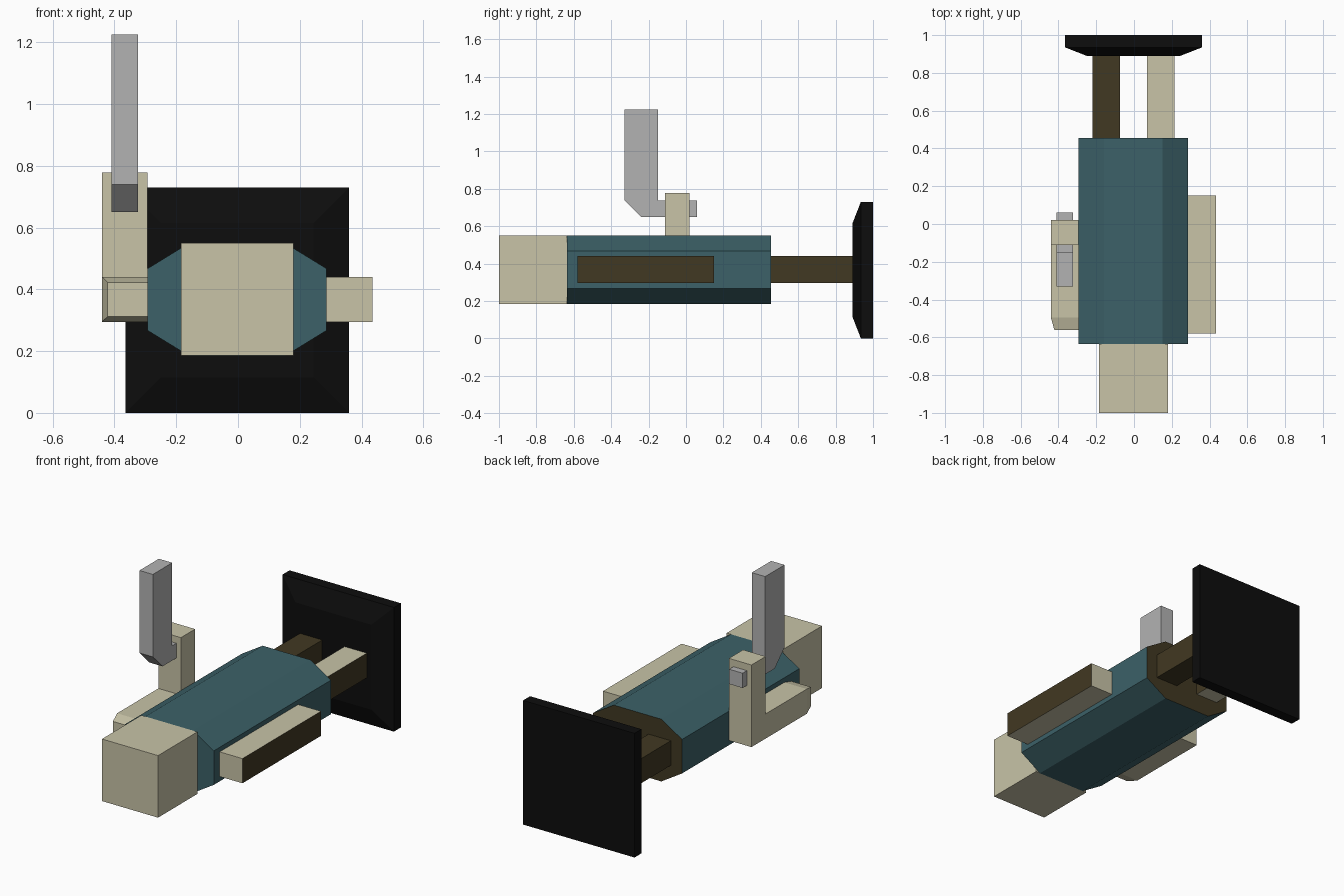
import bpy, bmesh
from mathutils import Vector

cube = bpy.data.objects.get("Cube")
if cube:
    bpy.data.objects.remove(cube, do_unlink=True)


def material(name, r, g, b):
    m = bpy.data.materials.new(name)
    m.use_nodes = True
    m.diffuse_color = (r, g, b, 1)
    node = next(n for n in m.node_tree.nodes if n.type == 'BSDF_PRINCIPLED')
    node.inputs["Base Color"].default_value = (r, g, b, 1)
    return m


CREAM = material("cream", 0.58, 0.55, 0.39)
TEAL = material("teal", 0.045, 0.12, 0.138)
BROWN = material("dark brown", 0.053, 0.04, 0.016)
BLACK = material("black", 0.004, 0.004, 0.004)
GREY = material("grey", 0.45, 0.45, 0.45)


def finish(name, bm, mat, accent=None, direction=None):
    """Make the object; faces pointing along direction take the accent."""
    bmesh.ops.recalc_face_normals(bm, faces=bm.faces)
    if accent:
        for f in bm.faces:
            f.material_index = int(f.normal.dot(Vector(direction)) > 0.9)
    mesh = bpy.data.meshes.new(name)
    bm.to_mesh(mesh)
    bm.free()
    mesh.materials.append(mat)
    if accent:
        mesh.materials.append(accent)
    obj = bpy.data.objects.new(name, mesh)
    bpy.context.collection.objects.link(obj)
    return obj


def loft(name, start, end, mat, accent=None, direction=None):
    """Join two matching loops of points with flat sides and caps."""
    bm = bmesh.new()
    a = [bm.verts.new(p) for p in start]
    b = [bm.verts.new(p) for p in end]
    bm.faces.new(a)
    bm.faces.new(b)
    n = len(a)
    for i in range(n):
        j = (i + 1) % n
        bm.faces.new((a[i], a[j], b[j], b[i]))
    return finish(name, bm, mat, accent, direction)


def rect(x, z, y):
    return [(x[0], y, z[0]), (x[1], y, z[0]), (x[1], y, z[1]), (x[0], y, z[1])]


def box(name, x, y, z, mat, accent=None, direction=None):
    return loft(name, rect(x, z, y[0]), rect(x, z, y[1]), mat, accent, direction)


# Eight-sided main body with a dark rear cap
MID = 0.367
quarter = [(0.155, 0.183), (0.29, 0.1)]
ring = quarter + [(x, -z) for x, z in reversed(quarter)]
ring += [(-x, -z) for x, z in ring]
loft("main_body", *[[(x - 0.003, y, MID + z) for x, z in ring] for y in (-0.635, 0.455)],
     TEAL, BROWN, (0, 1, 0))

# Square block at the front
box("front_block", (-0.185, 0.18), (-1, -0.635), (0.185, 0.55), CREAM)

# Side rail on the left
BAR = (0.295, 0.44)
box("left_rail", (0.285, 0.435), (-0.58, 0.15), BAR, CREAM, BROWN, (1, 0, 0))

# Rear struts, one pale on top and the other pale beneath
for name, x, up in (("left_strut", (0.07, 0.215), 1), ("right_strut", (-0.22, -0.075), -1)):
    box(name, x, (0.455, 0.9), BAR, BROWN, CREAM, (0, 0, up))

# Rear plate with a bevelled front
WIDE, TALL = (-0.365, 0.36), (0, 0.73)
box("rear_plate", WIDE, (0.935, 1), TALL, BLACK)
loft("rear_plate_bevel", rect((-0.25, 0.245), (0.115, 0.615), 0.89),
     rect(WIDE, TALL, 0.935), BLACK)

# Right arm: tapered nose, horizontal bar and upright bracket
ARM = (-0.44, -0.293)
loft("right_arm_nose", rect((-0.422, ARM[1]), (0.312, 0.422), -0.56),
     rect(ARM, BAR, -0.495), CREAM)
arm_side = [(-0.495, 0.295), (0.02, 0.295), (0.02, 0.778),
            (-0.112, 0.778), (-0.112, 0.44), (-0.495, 0.44)]
loft("right_arm", *[[(x, y, z) for y, z in arm_side] for x in ARM], CREAM)

# Bent handle passing through the bracket
handle_side = [(-0.33, 1.225), (-0.15, 1.225), (-0.15, 0.737), (0.06, 0.737),
               (0.06, 0.65), (-0.24, 0.65), (-0.33, 0.74)]
loft("handle", *[[(x, y, z) for y, z in handle_side] for x in (-0.41, -0.323)], GREY)
